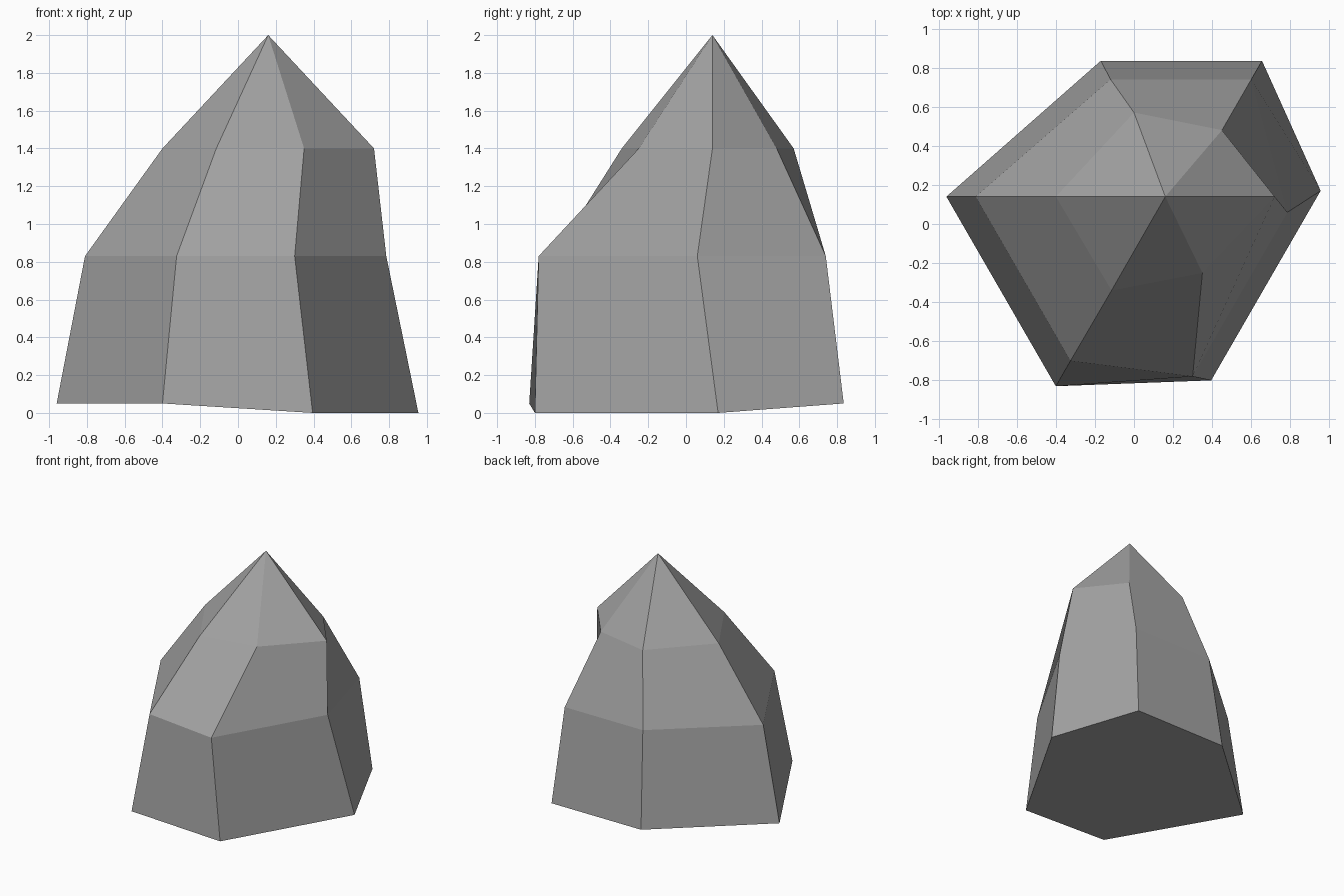
import bpy
import bmesh

cube = bpy.data.objects.get("Cube")
if cube:
    bpy.data.objects.remove(cube, do_unlink=True)

# Stone colour
grey = bpy.data.materials.new("stone_grey")
colour = (0.37, 0.37, 0.37, 1.0)
grey.use_nodes = True
grey.diffuse_color = colour
bsdf = grey.node_tree.nodes["Principled BSDF"]
bsdf.inputs["Base Color"].default_value = colour
bsdf.inputs["Roughness"].default_value = 0.9

# Irregular six-sided cross-sections, anticlockwise from the right-hand side
base = [(0.955, 0.17, 0), (0.655, 0.835, 0.05), (-0.17, 0.835, 0.05),
        (-0.96, 0.14, 0.05), (-0.40, -0.83, 0.05), (0.395, -0.80, 0)]
waist = [(0.785, 0.06, 0.83), (0.60, 0.74, 0.83), (-0.12, 0.74, 0.83),
         (-0.81, 0.14, 0.83), (-0.325, -0.70, 0.83), (0.30, -0.78, 0.83)]
shoulder = [(0.72, 0.14, 1.4), (0.45, 0.48, 1.4), (0.0, 0.57, 1.4),
            (-0.40, 0.14, 1.4), (-0.115, -0.34, 1.4), (0.35, -0.25, 1.4)]
peak = (0.16, 0.14, 2.0)

# Skin the sections, then close the underside and the peak
bm = bmesh.new()
rings = [[bm.verts.new(p) for p in ring] for ring in (base, waist, shoulder)]
tip = bm.verts.new(peak)
sides = len(base)
for low, high in zip(rings, rings[1:]):
    for i in range(sides):
        j = (i + 1) % sides
        bm.faces.new((low[i], low[j], high[j], high[i]))
for i in range(sides):
    bm.faces.new((rings[-1][i], rings[-1][(i + 1) % sides], tip))
bm.faces.new(rings[0][::-1])

mesh = bpy.data.meshes.new("pointed_rock")
bm.to_mesh(mesh)
bm.free()
mesh.materials.append(grey)
rock = bpy.data.objects.new("pointed_rock", mesh)
bpy.context.collection.objects.link(rock)
